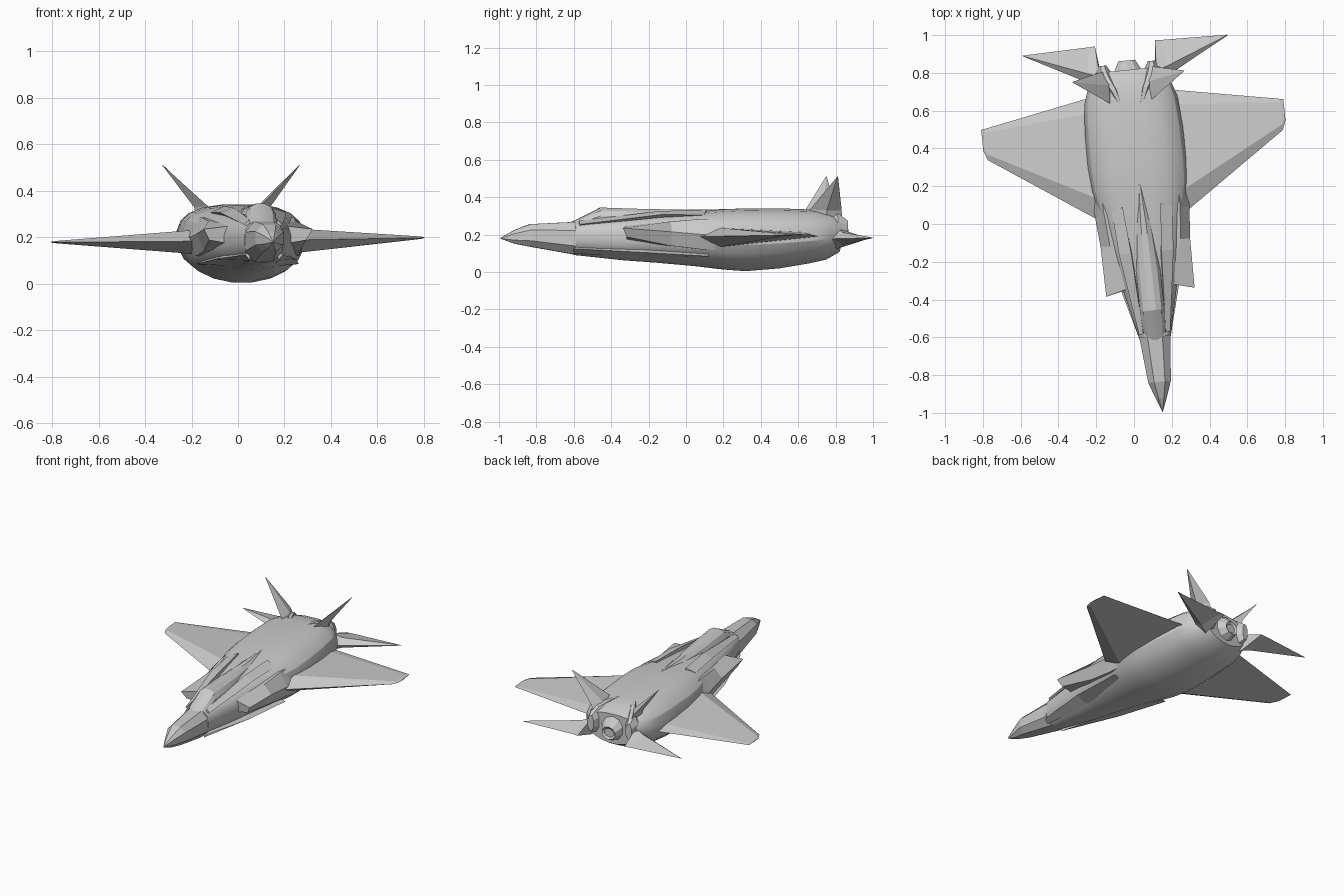
import bpy, bmesh, math
from mathutils import Matrix

# the whole aircraft is yawed slightly about z
PLACE = Matrix.Translation((0.05, 0, 0)) @ Matrix.Rotation(0.102, 4, 'Z')


def loft(name, rings, angle=0):
    """Skin a list of equal-length point rings and cap both ends."""
    bm = bmesh.new()
    vs = [[bm.verts.new(p) for p in r] for r in rings]
    n = len(vs[0])
    for a, b in zip(vs, vs[1:]):
        for i in range(n):
            j = (i + 1) % n
            bm.faces.new((a[i], a[j], b[j], b[i]))
    bm.faces.new(vs[0])
    bm.faces.new(vs[-1])
    bmesh.ops.remove_doubles(bm, verts=bm.verts, dist=0.0004)
    bmesh.ops.recalc_face_normals(bm, faces=bm.faces)
    bm.transform(PLACE)
    me = bpy.data.meshes.new(name)
    bm.to_mesh(me)
    bm.free()
    ob = bpy.data.objects.new(name, me)
    bpy.context.collection.objects.link(ob)
    if angle:
        bpy.ops.object.select_all(action='DESELECT')
        ob.select_set(True)
        bpy.context.view_layer.objects.active = ob
        bpy.ops.object.shade_smooth_by_angle(angle=math.radians(angle))
    return ob


def oval(y, hw, zb, zt, sides=20, cx=0, top=2.8, bottom=2.0):
    """Rounded cross-section, squarer above than below."""
    zm, hh, pts = (zb + zt) / 2, (zt - zb) / 2, []
    for i in range(sides):
        t = 2 * math.pi * (i + 0.5) / sides
        c, s = math.cos(t), math.sin(t)
        e = 2 / (top if s > 0 else bottom)
        pts.append((cx + hw * math.copysign(abs(c) ** e, c), y,
                    zm + hh * math.copysign(abs(s) ** e, s)))
    return pts


# fuselage
body = [(-0.60, 0.085, 0.09, 0.272), (-0.34, 0.145, 0.062, 0.29),
        (-0.15, 0.185, 0.048, 0.31), (0.05, 0.225, 0.03, 0.325),
        (0.20, 0.258, 0.012, 0.337), (0.32, 0.265, 0.003, 0.342),
        (0.50, 0.262, 0.018, 0.342), (0.66, 0.25, 0.045, 0.336),
        (0.75, 0.218, 0.065, 0.328), (0.82, 0.17, 0.105, 0.30)]
loft("fuselage", [oval(*s) for s in body], 25)

# faceted nose and pointed tip
nose = [(-1.0, 0.001, 0.18, 0.181), (-0.925, 0.032, 0.15, 0.226),
        (-0.84, 0.064, 0.132, 0.26), (-0.60, 0.088, 0.088, 0.274)]
loft("nose", [oval(*s, sides=8, top=2.4, bottom=2.4) for s in nose])

# canopy running back into the spine
canopy = [(-0.63, 0.05, 0.22, 0.262), (-0.56, 0.062, 0.22, 0.295),
          (-0.46, 0.068, 0.22, 0.347), (-0.25, 0.066, 0.22, 0.34),
          (0.0, 0.05, 0.22, 0.335), (0.22, 0.01, 0.25, 0.338)]
loft("canopy", [oval(*s, sides=12, top=2.1) for s in canopy], 25)

# exhaust nozzle
nozzle = [(0.70, 0.12, 0.10, 0.325), (0.80, 0.085, 0.12, 0.305),
          (0.87, 0.047, 0.15, 0.235), (0.86, 0.035, 0.165, 0.22)]
loft("nozzle", [oval(*s, sides=10, top=2, bottom=2) for s in nozzle])

for side, label in ((1, "right"), (-1, "left")):
    def m(pts, roll=0.0):
        return [(side * x, y, z + roll * side * x) for x, y, z in pts]

    # main wing: thick diamond root, thin clipped tip
    def section(x, le, crest, te, zt, zb, z):
        return m([(x, le, z), (x, crest, zt), (x, te - 0.12 * (te - le), (zt + z) / 2),
                  (x, te, z + 0.002), (x, crest, zb)], 0.012)
    loft(label + "_wing", [
        section(0.16, -0.01, 0.12, 0.70, 0.238, 0.125, 0.185),
        section(0.25, 0.055, 0.17, 0.687, 0.232, 0.133, 0.186),
        section(0.785, 0.42, 0.45, 0.586, 0.194, 0.183, 0.188),
        section(0.804, 0.47, 0.50, 0.583, 0.191, 0.186, 0.188)])

    # side intake and wing glove
    def box(y, x0, x1, z0, zm, z1):
        return m([(x0, y, z0), (x1 - 0.03, y, z0), (x1, y, zm),
                  (x1 - 0.05, y, z1), (x0, y, z1)])
    glove = [box(-0.33, 0.08, 0.16, 0.165, 0.225, 0.25),
             box(-0.10, 0.10, 0.238, 0.14, 0.215, 0.27),
             box(0.07, 0.10, 0.252, 0.12, 0.20, 0.285),
             box(0.30, 0.10, 0.262, 0.12, 0.19, 0.28)]
    glove[0][2] = (side * 0.235, -0.363, 0.235)
    glove[0][1] = (side * 0.21, -0.34, 0.188)
    loft(label + "_intake", glove)

    # lower chine along the belly
    loft(label + "_lower_chine", [
        m([(0.06, -0.61, 0.10), (0.082, -0.61, 0.125), (0.06, -0.61, 0.14)]),
        m([(0.08, -0.25, 0.075), (0.178, -0.25, 0.105), (0.10, -0.25, 0.14)]),
        m([(0.12, 0.10, 0.07), (0.222, 0.10, 0.085), (0.12, 0.10, 0.13)])])

    # upper shoulder blade beside the canopy
    loft(label + "_shoulder", [
        m([(0.055, -0.58, 0.24), (0.083, -0.58, 0.255), (0.06, -0.58, 0.275)]),
        m([(0.07, -0.15, 0.26), (0.145, -0.15, 0.307), (0.08, -0.15, 0.326)]),
        m([(0.10, 0.10, 0.29), (0.16, 0.08, 0.306), (0.10, 0.10, 0.334)])])

    # horizontal tail
    loft(label + "_tailplane", [
        m([(0.13, 0.70, 0.17), (0.15, 0.80, 0.235),
           (0.16, 0.962, 0.178), (0.15, 0.80, 0.125)]),
        m([(0.21, 0.77, 0.178), (0.21, 0.82, 0.212),
           (0.19, 0.96, 0.18), (0.21, 0.82, 0.145)]),
        m([(0.545, 0.948, 0.183), (0.545, 0.95, 0.184),
           (0.545, 0.952, 0.183), (0.545, 0.95, 0.182)])])

    # canted fin
    loft(label + "_fin", [
        m([(0.095, 0.63, 0.30), (0.155, 0.74, 0.29),
           (0.13, 0.825, 0.29), (0.085, 0.76, 0.30)]),
        m([(0.115, 0.655, 0.335), (0.165, 0.74, 0.33),
           (0.145, 0.822, 0.33), (0.112, 0.75, 0.335)]),
        m([(0.296, 0.782, 0.51), (0.297, 0.784, 0.509),
           (0.296, 0.787, 0.51), (0.295, 0.784, 0.511)])])

    # tail boom with a spike ridge reaching forward
    boom = [(0.58, 0.004, 0.30, 0.338, 0.035), (0.72, 0.032, 0.24, 0.338, 0.085),
            (0.80, 0.048, 0.14, 0.322, 0.125), (0.855, 0.022, 0.17, 0.28, 0.13)]
    loft(label + "_boom", [oval(y, w, a, b, 8, side * c, 2, 2)
                           for y, w, a, b, c in boom])
